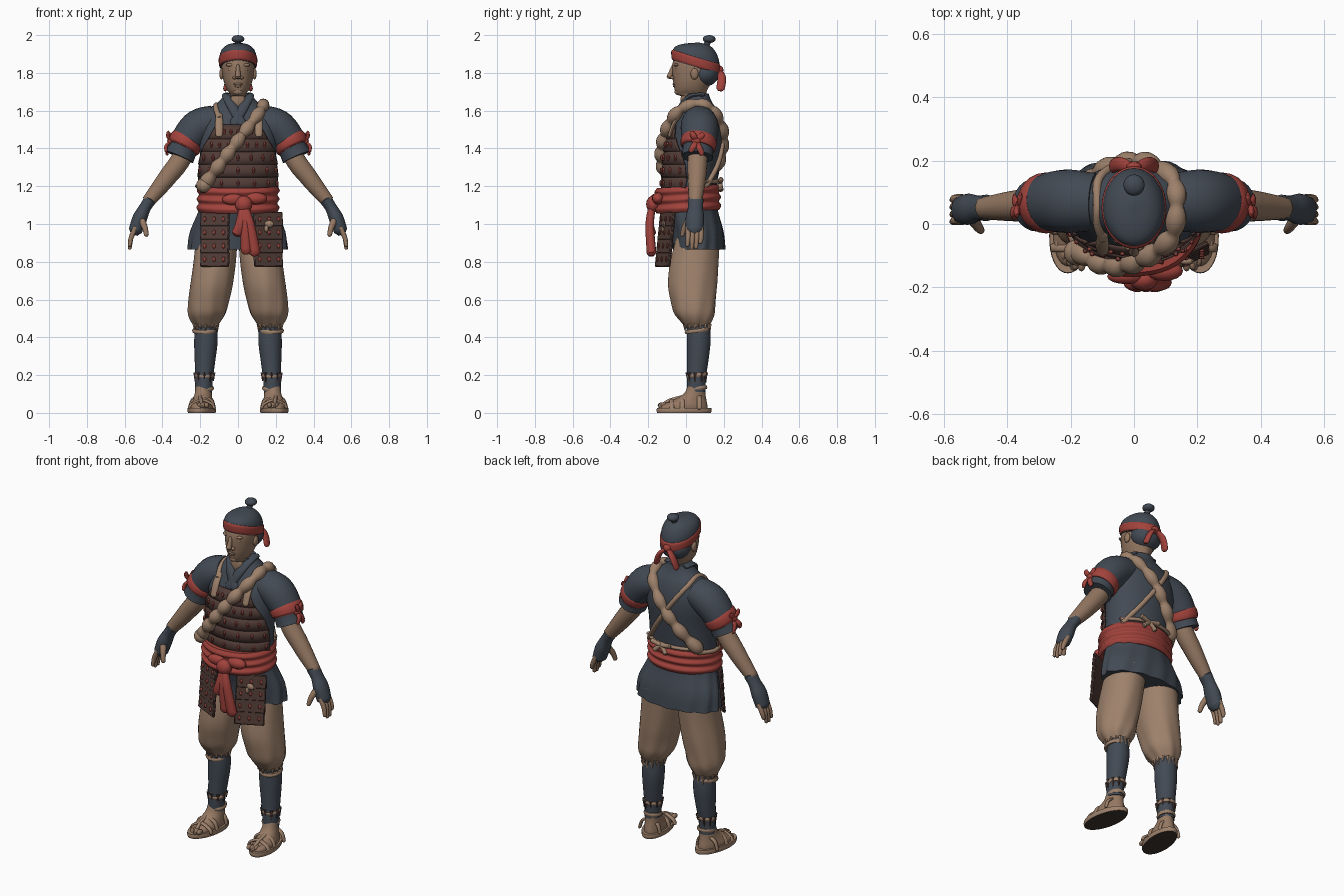
import bpy, bmesh, math, random
from mathutils import Vector, Matrix

random.seed(4)
cube = bpy.data.objects.get("Cube")
if cube:
    bpy.data.objects.remove(cube)
made = []


def colour(name, *rgb):
    m = bpy.data.materials.new(name)
    m.use_nodes = True
    m.diffuse_color = (*rgb, 1)
    m.node_tree.nodes["Principled BSDF"].inputs["Base Color"].default_value = (*rgb, 1)
    return m


indigo = colour("indigo cloth", .055, .068, .088)
skin = colour("skin", .3, .187, .122)
tan = colour("tan cloth", .34, .22, .148)
red = colour("red cloth", .36, .055, .045)
armour = colour("brown armour", .082, .045, .038)
cord = colour("dark red cord", .26, .055, .045)
dark = colour("dark sole", .05, .035, .028)


def finish(name, bm, mat, mirror=False, thick=0):
    bmesh.ops.recalc_face_normals(bm, faces=bm.faces)
    me = bpy.data.meshes.new(name)
    bm.to_mesh(me)
    bm.free()
    me.materials.append(mat)
    ob = bpy.data.objects.new(name, me)
    bpy.context.collection.objects.link(ob)
    if thick:
        ob.modifiers.new("thickness", 'SOLIDIFY').thickness = thick
    if mirror:
        ob.modifiers.new("mirror", 'MIRROR')
    made.append(ob)
    return ob


def spline(rows, steps):
    out = []
    for i in range(len(rows) - 1):
        a, b, c, d = (rows[min(max(i + k, 0), len(rows) - 1)] for k in (-1, 0, 1, 2))
        for t in (k / steps for k in range(steps)):
            out.append([q + t * ((r - p) + t * (2*p - 5*q + 4*r - s + t * (3*(q - r) + s - p))) / 2
                        for p, q, r, s in zip(a, b, c, d)])
    return out + [list(rows[-1])]


def sheet(name, rings, mat, closed=True, **kw):
    bm = bmesh.new()
    vs = [[bm.verts.new(p) for p in r] for r in rings]
    n = len(vs[0])
    for a, b in zip(vs, vs[1:]):
        for j in range(n if closed else n - 1):
            k = (j + 1) % n
            bm.faces.new((a[j], a[k], b[k], b[j]))
    if closed:
        bm.faces.new(vs[0])
        bm.faces.new(vs[-1])
    return finish(name, bm, mat, **kw)


def loft(name, rows, mat, sides=36, steps=4, fold=0, waves=9, tilt=(0, 0), skew=0, half=None, **kw):
    """Stack of level ovals (x, y, z, rx, ry); half limits each one to an arc about the front."""
    rows, rings = spline(rows, steps), []
    for i, (x, y, z, rx, ry) in enumerate(rows):
        t, ring = i / (len(rows) - 1), []
        lean = tilt[0] + (tilt[1] - tilt[0]) * t
        for j in range(sides):
            a = math.tau * j / sides
            if half:
                a = (half[0] + (half[1] - half[0]) * t) * (2 * j / (sides - 1) - 1)
            w = 1 + fold * t * math.sin(waves * a + 4 * t)
            dy = -ry * w * math.cos(a)
            ring.append((x + rx * w * math.sin(a) + skew * dy, y + dy, z + lean * dy))
        rings.append(ring)
    return sheet(name, rings, mat, closed=not half, **kw)


def tube(name, rows, mat, ref=(0, 1, 0), flat=1, sides=14, steps=5, lumps=0, cap=True, **kw):
    """Sweep along points (x, y, z, radius)."""
    rows = spline(rows, steps)
    pts, radii = [Vector(r[:3]) for r in rows], [r[3] for r in rows]
    if lumps:
        radii = [r * (.68 + .4 * abs(math.sin(lumps * math.pi * i / len(rows)))) for i, r in enumerate(radii)]
    if cap:
        ends = [pts[k] + (pts[k] - pts[m]).normalized() * radii[k] * .5 for k, m in ((0, 1), (-1, -2))]
        pts = [ends[0], *pts, ends[1]]
        radii = [radii[0] * .5, *radii, radii[-1] * .5]
    rings = []
    for i, (p, r) in enumerate(zip(pts, radii)):
        along = (pts[min(i + 1, len(pts) - 1)] - pts[max(i - 1, 0)]).normalized()
        side = along.cross(Vector(ref)).normalized()
        up = side.cross(along)
        angles = [math.tau * j / sides for j in range(sides)]
        rings.append([p + r * (math.cos(a) * up + flat * math.sin(a) * side) for a in angles])
    return sheet(name, rings, mat, **kw)


def balls(name, items, mat, seg=16, **kw):
    bm = bmesh.new()
    for loc, scale in items:
        m = Matrix.Translation(loc) @ Matrix.Diagonal((*scale, 1))
        bmesh.ops.create_uvsphere(bm, u_segments=seg, v_segments=seg // 2, radius=1, matrix=m)
    return finish(name, bm, mat, **kw)


def fringe(name, x, y, z, rx, ry, mat, count=14):
    bm = bmesh.new()
    for k in range(count):
        a, size = math.tau * k / count, random.uniform(.025, .06)
        m = Matrix.Translation((x + rx * math.sin(a), y - ry * math.cos(a), z - size / 2))
        m = m @ Matrix.Rotation(math.pi, 4, 'X')
        bmesh.ops.create_cone(bm, segments=5, radius1=.011, radius2=.002, depth=size, matrix=m, cap_ends=True)
    return finish(name, bm, mat, mirror=True)


# Robe
TORSO = [(1.08, .028, .205, .138), (1.2, .025, .2, .14), (1.35, .035, .2, .145), (1.45, .05, .21, .14),
         (1.53, .06, .21, .125), (1.6, .065, .165, .1), (1.65, .06, .1, .075), (1.69, .06, .07, .06)]
loft("robe", [(0, y, z, rx, ry) for z, y, rx, ry in TORSO], indigo)
loft("robe_skirt", [(0, .025, 1.14, .195, .135), (0, .03, 1.07, .208, .14), (0, .06, .96, .25, .138),
                    (0, .068, .865, .262, .138)], indigo, sides=72, fold=.03, waves=13)
tube("sleeve", [(.12, .07, 1.545, .09), (.205, .072, 1.515, .1), (.265, .07, 1.45, .093), (.29, .064, 1.4, .082),
                (.31, .06, 1.355, .084)], indigo, flat=.94, sides=24, cap=False, mirror=True)
tube("collar_lapel", [(.06, .09, 1.685, .022), (.06, .02, 1.675, .024), (.03, -.03, 1.62, .026),
                      (-.02, -.06, 1.53, .026)], indigo, flat=.5, ref=(1, 0, 0), mirror=True)
balls("throat", [((0, -.008, 1.65), (.04, .022, .05))], skin)


def body(z):
    for a, b in zip(TORSO, TORSO[1:]):
        if z <= b[0]:
            t = (z - a[0]) / (b[0] - a[0])
            return [p + (q - p) * t for p, q in zip(a, b)][1:]


def on_body(x, z, face, off):
    y, rx, ry = body(z)
    return x, y + face * ((ry + off) * math.sqrt(max(0, 1 - (x / (rx + off)) ** 2))), z


# Chest armour: overlapping bands with cord knots
studs = []
for i in range(5):
    z = 1.18 + .068 * i
    rows, h = [], (1.4, 1.4, 1.32, 1.1, .76, .55)
    for zz, off in ((z, .019), (z + .074, .013)):
        y, rx, ry = body(zz)
        rows.append((0, y, zz, rx + off, ry + off))
    loft("chest_armour_band", rows, armour, sides=25, steps=2, half=h[i:i + 2], thick=.008)
    y, rx, ry = body(z + .04)
    for k in range(-3, 4):
        a = k / 3.4 * h[i + 1]
        studs.append(((math.sin(a) * (rx + .019), y - math.cos(a) * (ry + .019), z + .035), (.008, .008, .017)))

# Hip armour plates
for side, x in ((1, .16), (-1, -.122)):
    for i in range(4):
        bm = bmesh.new()
        place = Matrix.Translation((x, -.12 + .007 * i, .812 + .071 * i)) @ Matrix.Rotation(side * .45, 4, 'Z')
        place = place @ Matrix.Rotation(-.12, 4, 'X')
        bmesh.ops.create_cube(bm, size=1, matrix=place @ Matrix.Diagonal((.168, .016, .078, 1)))
        ob = finish("hip_armour_plate", bm, armour)
        ob.modifiers.new("soft edge", 'BEVEL').width = .005
        for k in (-1, 0, 1):
            studs.append((place @ Vector((k * .055, -.01, 0)), (.009, .006, .014)))
balls("armour_cord_knots", studs, cord, seg=8)
balls("worn_patch", [((.165, -.118, 1.0), (.026, .012, .02)), ((.15, -.122, .975), (.014, .012, .02))], tan, seg=8)

# Sash with knot and tails
loft("sash", [(0, .01, 1.065 + .0225 * i, .208 + .012 * (i % 2), .165 + .012 * (i % 2)) for i in range(7)],
     red, sides=48, fold=.008, waves=7, tilt=(.06, .06))
balls("sash_knot", [((.03, -.175, 1.105), (.046, .036, .045)), ((-.025, -.165, 1.13), (.06, .025, .03)),
                    ((.095, -.148, 1.135), (.06, .032, .032))], red)
for dx, low in ((-.035, .95), (.015, .855), (.06, .845)):
    tube("sash_tail", [(.03, -.178, 1.1, .022), (.03 + dx / 2, -.192, 1.0, .027), (.03 + dx, -.183, low, .03)],
         red, ref=(1, 0, 0), flat=.85)

# Rolled shoulder bundle and straps
front = [(*on_body(-.185 + .305 * t, 1.2 + .4 * t, -1, .03), .036 - .004 * t) for t in (0, .2, .4, .6, .8, 1)]
back = [(*on_body(.12 - .29 * t, 1.6 - .38 * t, 1, .008), .03 + .006 * t) for t in (0, .25, .5, .75, 1)]
tube("shoulder_bundle", front + [(.135, .06, 1.637, .03)] + back, tan, ref=(.82, 0, -.57), steps=12, lumps=13)
tube("hip_tie", [(-.18, -.08, 1.2, .012), (-.215, .03, 1.2, .012), (-.17, .13, 1.21, .012)], tan, ref=(0, 0, 1))
balls("bundle_end", [((-.18, -.09, 1.205), (.042, .042, .04))], tan)
tube("back_strap", [(*on_body(-.1, 1.56, -1, .012), .014), (-.115, .0, 1.605, .014), (-.115, .06, 1.63, .014)]
     + [(*on_body(-.11 + .28 * t, 1.6 - .4 * t, 1, .005), .014) for t in (0, .25, .5, .75, 1)],
     tan, ref=(.82, 0, .57))
tube("waist_strap", [(*on_body(x, 1.225, 1, .008), .01) for x in (-.18, -.1, 0, .1, .18)], tan, ref=(0, 0, 1))
for dx, dz in ((-.06, .01), (.06, .015), (-.035, -.04), (.04, -.035)):
    tube("back_bow", [(.04, .18, 1.22, .011), (.04 + dx, .184, 1.22 + dz, .014)], tan)
for x in (-.1, .11):
    tube("armour_strap", [(*on_body(x, 1.47, -1, .022), .019), (*on_body(x, 1.53, -1, .017), .021),
                          (*on_body(x, 1.58, -1, .008), .017)], tan, ref=(1, 0, 0), flat=.5)

# Arms, hand wraps, fingers
tube("arm", [(.265, .065, 1.4, .052), (.32, .06, 1.315, .053), (.365, .058, 1.258, .05), (.41, .055, 1.2, .045),
             (.475, .05, 1.12, .035)], skin, sides=18, mirror=True)
tube("hand_wrap", [(.465, .051, 1.128, .042), (.493, .05, 1.085, .04), (.52, .047, 1.03, .049),
                   (.543, .045, .965, .046)], indigo, flat=.8, sides=18, mirror=True)
for k, tip in enumerate((.885, .87, .872, .9)):
    y = .011 + .023 * k
    tube("finger", [(.54, y, .985, .014), (.565, y, .93, .0135), (.573, y - .004, tip, .01)], skin,
         sides=10, mirror=True)
tube("thumb", [(.515, .025, 1.03, .02), (.495, -.006, .985, .016), (.484, -.02, .94, .012)], skin,
     ref=(1, 0, 0), mirror=True)

# Red arm bands with knots
tube("arm_band", [(.266, .069, 1.452, .09), (.275, .067, 1.436, .096), (.286, .065, 1.412, .094), (.292, .063, 1.4, .086)],
     red, flat=.95, sides=24, cap=False, mirror=True)
balls("arm_band_knot", [((.355, .055, 1.44), (.02, .026, .022))], red, mirror=True)
for y, x, z in ((.025, .38, 1.385), (.085, .375, 1.37), (.03, .37, 1.485), (.09, .36, 1.475)):
    tube("arm_band_tail", [(.355, .055, 1.44, .01), (x, (y + .055) / 2, (z + 1.44) / 2, .016), (x, y, z, .013)], red,
         flat=.6, mirror=True)

# Legs
loft("trouser_leg", [(.112, .065, .93, .11, .115), (.124, .045, .8, .112, .128), (.14, .037, .68, .112, .13),
                     (.155, .04, .59, .107, .118), (.163, .045, .53, .1, .107), (.168, .052, .49, .082, .085),
                     (.17, .057, .455, .056, .06)],
     tan, sides=48, fold=.05, waves=7, mirror=True)
fringe("trouser_fray", .17, .06, .47, .062, .066, tan)
loft("shin_wrap", [(.17, .065, .48, .056, .06), (.17, .067, .38, .062, .063), (.175, .062, .27, .054, .056),
                   (.18, .055, .18, .047, .049), (.182, .055, .11, .045, .049)], indigo, mirror=True)
for z, r in ((.435, .061), (.2, .05), (.13, .047)):
    loft("shin_tie", [(.178, .06, z + d, r + g, r + g + .002) for d, g in ((-.01, 0), (0, .004), (.01, 0))],
         tan, steps=2, tilt=(.12, .12), mirror=True)
fringe("shin_fray", .178, .058, .215, .049, .051, armour, count=9)

# Feet and sandals
loft("foot", [(.192, -.01, .02, .06, .125), (.192, -.005, .042, .06, .118), (.188, .02, .068, .052, .088),
              (.184, .045, .1, .045, .058), (.182, .055, .14, .042, .046)], skin, skew=-.12, mirror=True)
sole = loft("sandal_sole", [(.192, -.01, 0, .07, .142), (.192, -.01, .012, .074, .146), (.192, -.01, .026, .072, .144)],
            tan, steps=2, skew=-.12, mirror=True)
sole.data.materials.append(dark)
for f in sole.data.polygons:
    f.material_index = int(f.normal.z < -.5)
balls("toes", [((.166 + .019 * k, -.128 + .004 * k * k, .04), (.013 - .001 * k, .022, .015)) for k in range(5)],
      skin, mirror=True)
for y, top in ((-.075, .068), (-.02, .084), (.07, .092)):
    tube("sandal_strap", [(.125, y, .025, .013), (.14, y, top - .02, .013), (.19, y, top, .013),
                          (.24, y, top - .02, .013), (.258, y, .025, .013)], tan, flat=.6, mirror=True)
tube("toe_strap", [(.2, -.02, .084, .01), (.196, -.09, .064, .01), (.19, -.14, .03, .01)], tan, ref=(1, 0, 0), mirror=True)

# Head
loft("head", [(0, .065, 1.6, .06, .06), (0, .058, 1.665, .055, .06), (0, .03, 1.685, .042, .078),
              (0, .027, 1.715, .061, .088), (0, .038, 1.77, .079, .108), (0, .042, 1.85, .087, .114),
              (0, .04, 1.91, .07, .085)], skin)
tube("nose", [(0, -.066, 1.84, .009), (0, -.08, 1.8, .013), (0, -.088, 1.777, .016)], skin, ref=(1, 0, 0))
balls("brows_and_lids", [((.037, -.05, 1.842), (.028, .015, .01)), ((.035, -.05, 1.818), (.017, .01, .009)),
                         ((.018, -.072, 1.775), (.011, .012, .009))], skin, mirror=True)
balls("mouth_and_chin", [((0, -.061, 1.741), (.024, .011, .007)), ((0, -.058, 1.73), (.02, .012, .007)),
                         ((0, -.043, 1.7), (.026, .018, .017))], skin)
balls("ear", [((.087, .045, 1.795), (.012, .021, .03))], skin, mirror=True)
balls("nape_hair", [((0, .1, 1.8), (.089, .076, .072))], indigo, seg=24)
loft("head_cap", [(0, .052, 1.83, .094, .122), (0, .052, 1.885, .098, .124), (0, .052, 1.925, .084, .106),
                  (0, .058, 1.95, .052, .066), (0, .062, 1.96, .008, .01)], indigo, tilt=(-.3, 0))
loft("headband", [(0, .052, z, .096 + g, .124 + g) for z, g in ((1.833, 0), (1.843, .005), (1.875, .006), (1.885, 0))],
     red, tilt=(-.3, -.3))
balls("headband_knot", [((0, .18, 1.815), (.024, .018, .022))], red)
for s in (-1, 1):
    tube("headband_tail", [(0, .175, 1.815, .014), (s * .035, .188, 1.785, .021), (s * .055, .188, 1.75, .023),
                           (s * .066, .182, 1.715, .022)], red, flat=.6)
tube("topknot_stem", [(0, .1, 1.93, .024), (0, .112, 1.955, .016), (0, .12, 1.975, .02)], indigo, ref=(1, 0, 0))
balls("topknot", [((0, .123, 1.979), (.034, .034, .021))], indigo)

# Smooth shading
for ob in bpy.context.selected_objects:
    ob.select_set(False)
for ob in made:
    ob.select_set(True)
bpy.context.view_layer.objects.active = made[0]
bpy.ops.object.shade_smooth_by_angle(angle=math.radians(42))
